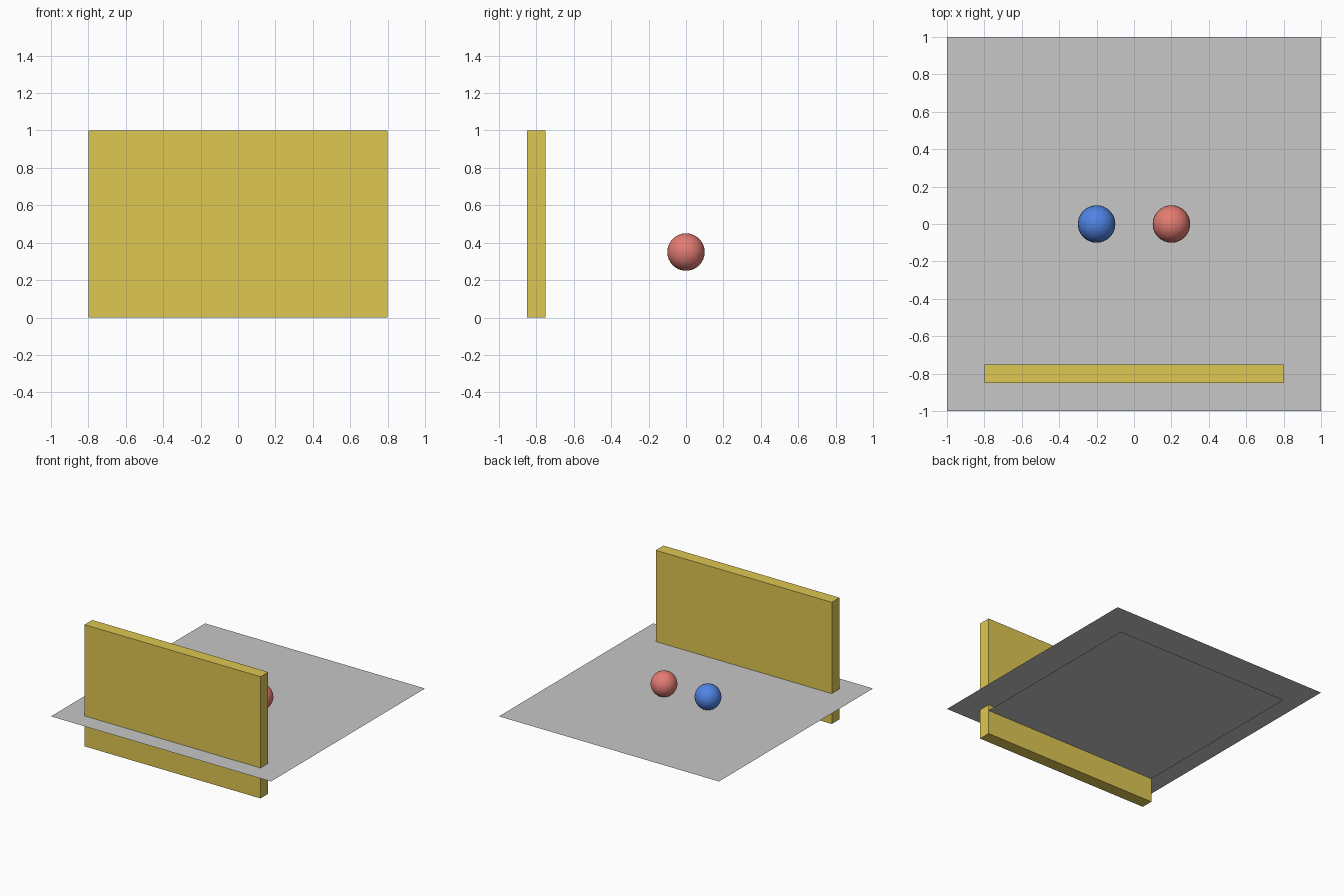
import bpy

if "Cube" in bpy.data.objects:
    bpy.data.objects.remove(bpy.data.objects["Cube"])


def material(name, rgb):
    m = bpy.data.materials.new(name)
    m.diffuse_color = (*rgb, 1)
    m.use_nodes = True
    m.node_tree.nodes["Principled BSDF"].inputs["Base Color"].default_value = m.diffuse_color
    return m


def finish(name, mat):
    ob = bpy.context.object
    ob.name = name
    ob.data.materials.append(mat)
    return ob


gray = material("floor gray", (0.57, 0.57, 0.57))
yellow = material("wall yellow", (0.73, 0.57, 0.085))
red = material("ball red", (0.77, 0.20, 0.17))
blue = material("ball blue", (0.08, 0.23, 0.78))

# Thin floor sheet and the smaller sheet just beneath it
for name, size, z in (("floor", 2.0, 0.25), ("under_floor", 1.6, 0.20)):
    bpy.ops.mesh.primitive_plane_add(size=size, location=(0, 0, z))
    finish(name, gray)

# Upright wall passing through the floor near its front edge
bpy.ops.mesh.primitive_cube_add(size=1, location=(0, -0.8, 0.5))
finish("wall", yellow).scale = (1.6, 0.1, 1.0)

# Two balls resting on the floor
for name, x, mat in (("red_ball", 0.2, red), ("blue_ball", -0.2, blue)):
    bpy.ops.mesh.primitive_uv_sphere_add(segments=32, ring_count=16, radius=0.1,
                                         location=(x, 0, 0.35))
    finish(name, mat)
    bpy.ops.object.shade_smooth()
